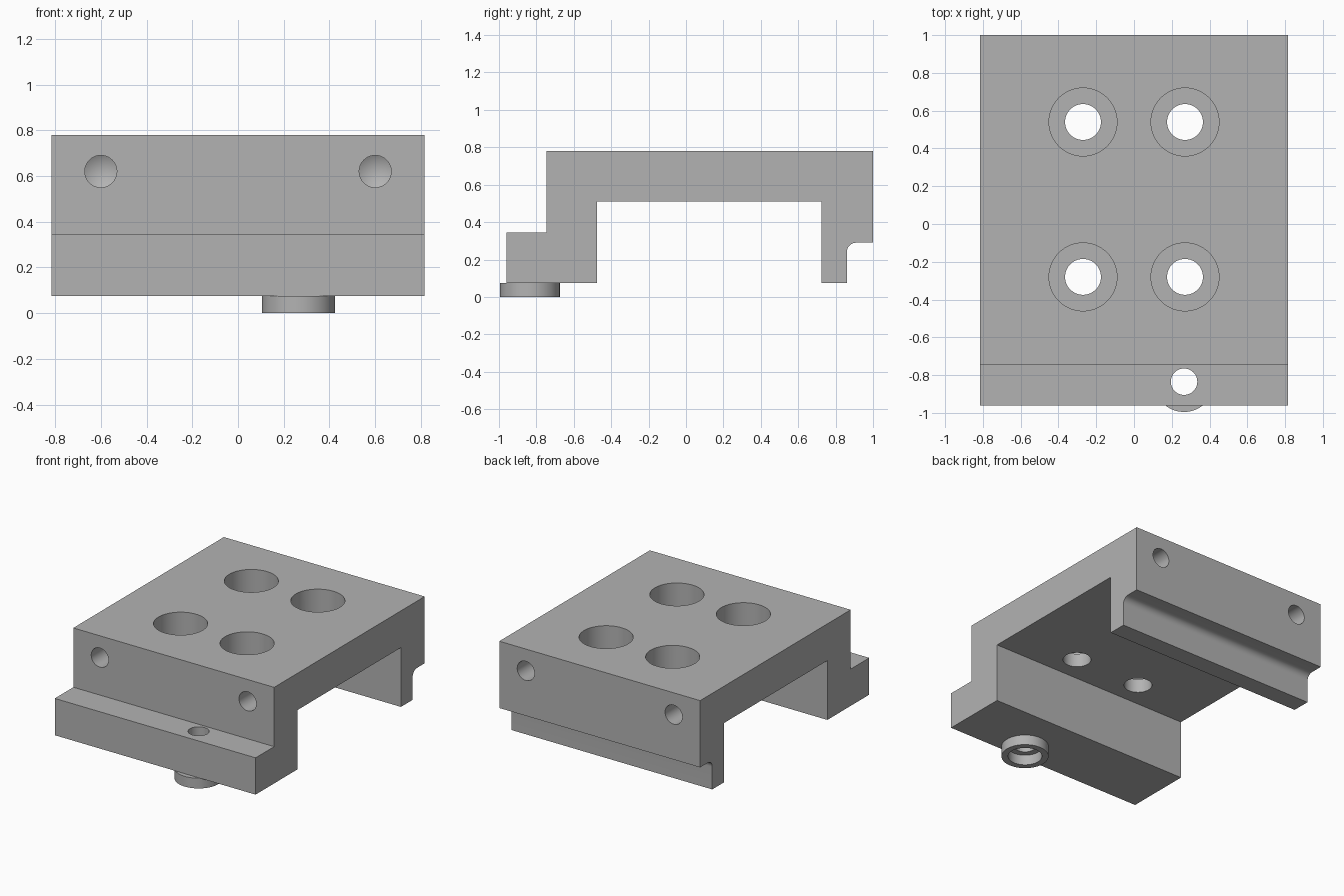
import bpy, bmesh, math
from mathutils import Matrix, Vector

cube = bpy.data.objects.get("Cube")
if cube:
    bpy.data.objects.remove(cube, do_unlink=True)

grey = bpy.data.materials.new("machined grey")
grey.use_nodes = True
colour = (0.45, 0.45, 0.45, 1)
grey.diffuse_color = colour
grey.node_tree.nodes["Principled BSDF"].inputs["Base Color"].default_value = colour


def add_object(name, bm):
    bmesh.ops.recalc_face_normals(bm, faces=bm.faces)
    mesh = bpy.data.meshes.new(name)
    bm.to_mesh(mesh)
    bm.free()
    obj = bpy.data.objects.new(name, mesh)
    mesh.materials.append(grey)
    bpy.context.collection.objects.link(obj)
    return obj


def lathe(name, outline, place, closed=False, steps=64):
    """Spin an outline of (radius, height) points about z, then place it."""
    bm = bmesh.new()
    verts = [bm.verts.new((r, 0, h)) for r, h in outline]
    edges = [bm.edges.new(pair) for pair in zip(verts, verts[1:])]
    if closed:
        edges.append(bm.edges.new((verts[-1], verts[0])))
    bmesh.ops.spin(bm, geom=verts + edges, cent=(0, 0, 0), axis=(0, 0, 1),
                   angle=math.tau, steps=steps)
    bmesh.ops.remove_doubles(bm, verts=bm.verts, dist=1e-5)
    bm.transform(place)
    return add_object(name, bm)


def select_only(obj):
    bpy.ops.object.select_all(action='DESELECT')
    obj.select_set(True)
    bpy.context.view_layer.objects.active = obj


# Bracket body: side profile (y, z) with a filleted rear step, extruded across x
half_width, base, top = 0.815, 0.075, 0.78
fillet_r = 0.05
fillet = [(0.91 - fillet_r * math.cos(a), 0.24 + fillet_r * math.sin(a))
          for a in (math.pi / 2 * i / 12 for i in range(13))]
profile = [(-0.96, base), (-0.475, base), (-0.475, 0.51), (0.725, 0.51),
           (0.725, base), (0.86, base), *fillet, (1, 0.29), (1, top),
           (-0.745, top), (-0.745, 0.345), (-0.96, 0.345)]
bm = bmesh.new()
side = bm.faces.new([bm.verts.new((-half_width, y, z)) for y, z in profile])
ends = bmesh.ops.extrude_face_region(bm, geom=[side])["geom"]
bmesh.ops.translate(bm, vec=(2 * half_width, 0, 0),
                    verts=[v for v in ends if isinstance(v, bmesh.types.BMVert)])
body = add_object("bracket_body", bm)

# Cutters: counterbored bolt holes, drilled end holes and the flange hole
cutters = []
bolt = [(0, -0.4), (0.095, -0.4), (0.095, -0.17), (0.18, -0.17), (0.18, 0.1), (0, 0.1)]
drill = [(0, -0.37), (0.07, -0.33), (0.07, 0.1), (0, 0.1)]
for s in (-1, 1):
    for y in (-0.28, 0.54):
        cutters.append(lathe("bolt_hole_cutter", bolt,
                             Matrix.Translation((s * 0.27, y, top))))
    for y, turn in ((-0.745, 90), (1, -90)):
        place = Matrix.Translation((s * 0.6, y, 0.62)) @ Matrix.Rotation(math.radians(turn), 4, 'X')
        cutters.append(lathe("end_hole_cutter", drill, place))
boss_at = Vector((0.265, -0.835, 0))
cutters.append(lathe("flange_hole_cutter", [(0, 0), (0.07, 0), (0.07, 0.5), (0, 0.5)],
                     Matrix.Translation(boss_at)))

select_only(body)
for cutter in cutters:
    cutter.hide_render = True
    cut = body.modifiers.new("hole", 'BOOLEAN')
    cut.operation = 'DIFFERENCE'
    cut.solver = 'EXACT'
    cut.object = cutter
    bpy.ops.object.modifier_apply(modifier=cut.name)
for cutter in cutters:
    bpy.data.objects.remove(cutter, do_unlink=True)

# Locating ring under the front flange
ring = lathe("locating_ring", [(0.115, 0), (0.16, 0), (0.16, base), (0.115, base)],
             Matrix.Translation(boss_at), closed=True)

for obj in (body, ring):
    select_only(obj)
    bpy.ops.object.shade_smooth_by_angle(angle=math.radians(25))
